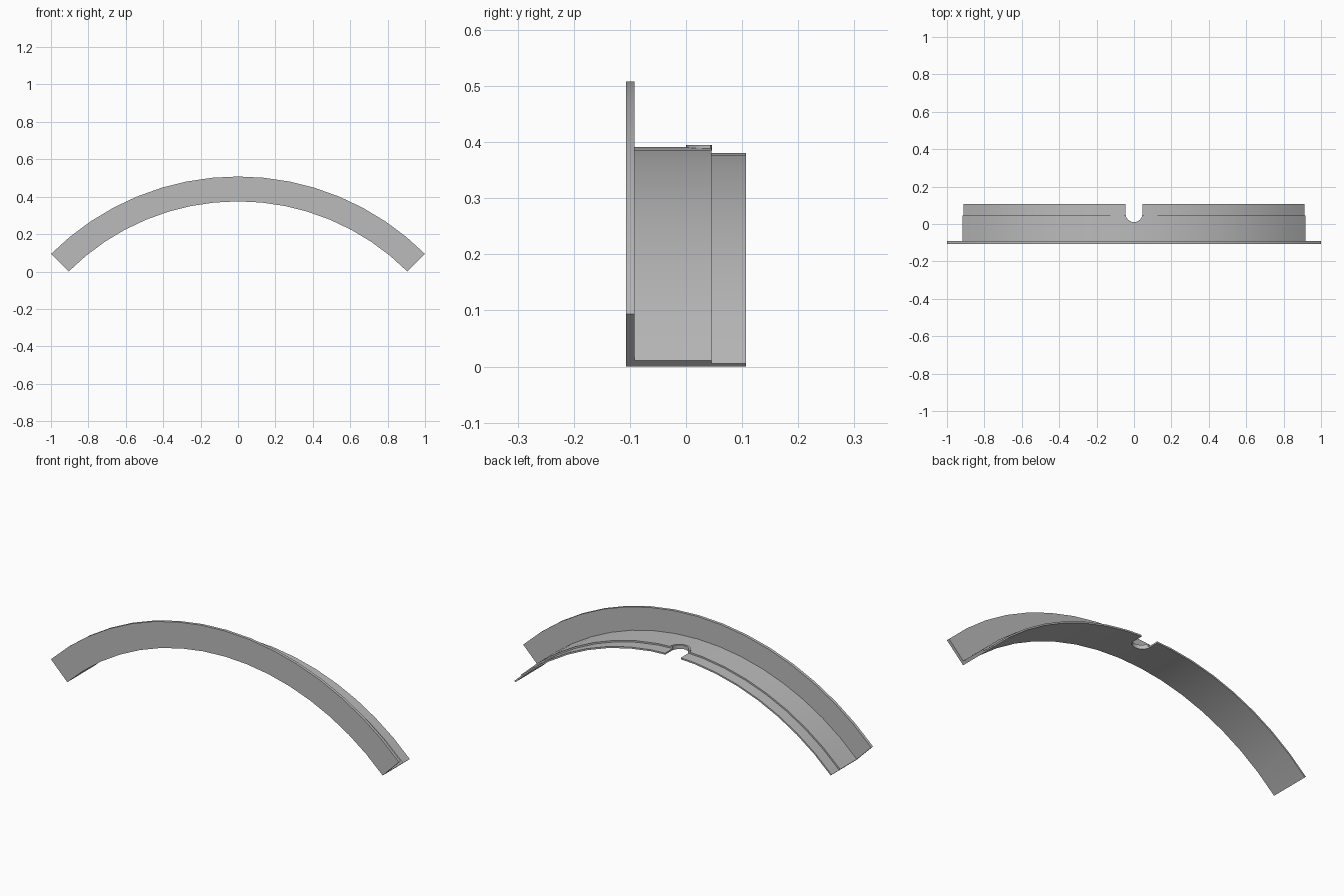
import bpy
import bmesh
from math import sin, cos, pi, radians

cube = bpy.data.objects.get("Cube")
if cube:
    bpy.data.objects.remove(cube, do_unlink=True)

SEGMENTS = 16
HALF_ANGLE = radians(45)
CENTRE_Z = -0.906
NOTCH_Y, NOTCH_R, RIM_R = 0.055, 0.045, 0.055

grey = bpy.data.materials.new("plain grey")
grey.use_nodes = True
colour = (0.5, 0.5, 0.5, 1)
grey.diffuse_color = colour
grey.node_tree.nodes["Principled BSDF"].inputs["Base Color"].default_value = colour


def make_object(name, bm):
    bmesh.ops.recalc_face_normals(bm, faces=bm.faces)
    mesh = bpy.data.meshes.new(name)
    bm.to_mesh(mesh)
    bm.free()
    mesh.materials.append(grey)
    obj = bpy.data.objects.new(name, mesh)
    bpy.context.collection.objects.link(obj)
    return obj


def prism(name, outline, z0, z1):
    """Extrude an xy outline upward."""
    bm = bmesh.new()
    face = bm.faces.new([bm.verts.new((x, y, z0)) for x, y in outline])
    top = bmesh.ops.extrude_face_region(bm, geom=[face])["geom"]
    verts = [v for v in top if isinstance(v, bmesh.types.BMVert)]
    bmesh.ops.translate(bm, verts=verts, vec=(0, 0, z1 - z0))
    return make_object(name, bm)


def arc(radius, start, end, steps=16):
    angles = [start + (end - start) * i / steps for i in range(steps + 1)]
    return [(radius * cos(a), NOTCH_Y + radius * sin(a)) for a in angles]


# Curved flange and stepped ledge: one (y, radius) section swept on an arc
section = [(-0.107, 1.281), (-0.107, 1.414), (-0.092, 1.414), (-0.092, 1.297),
           (0.045, 1.297), (0.045, 1.289), (0.107, 1.289), (0.107, 1.281)]
bm = bmesh.new()
rings = []
for i in range(SEGMENTS + 1):
    a = HALF_ANGLE * (2 * i / SEGMENTS - 1)
    rings.append([bm.verts.new((r * sin(a), y, CENTRE_Z + r * cos(a)))
                  for y, r in section])
for ring, following in zip(rings, rings[1:]):
    for j in range(len(section)):
        k = (j + 1) % len(section)
        bm.faces.new((ring[j], ring[k], following[k], following[j]))
bm.faces.new(rings[0])
bm.faces.new(rings[-1])
rail = make_object("curved_flanged_rail", bm)

# Round-ended notch in the back edge
cutter = prism("notch_cutter",
               [(NOTCH_R, 0.2)] + arc(NOTCH_R, 0, -pi) + [(-NOTCH_R, 0.2)],
               0.3, 0.45)
cutter.hide_render = True
cut = rail.modifiers.new("notch", 'BOOLEAN')
cut.operation = 'DIFFERENCE'
cut.solver = 'EXACT'
cut.object = cutter
bpy.context.view_layer.objects.active = rail
bpy.ops.object.modifier_apply(modifier="notch")
bpy.data.objects.remove(cutter, do_unlink=True)

# Thin raised rim around the notch
tilt = 0.2
rim = prism("notch_rim", arc(RIM_R, -tilt, tilt - pi) + arc(NOTCH_R, tilt - pi, -tilt),
            0.385, 0.395)

for obj in (rail, rim):
    bpy.ops.object.select_all(action='DESELECT')
    obj.select_set(True)
    bpy.context.view_layer.objects.active = obj
    bpy.ops.object.shade_smooth_by_angle(angle=radians(30))
